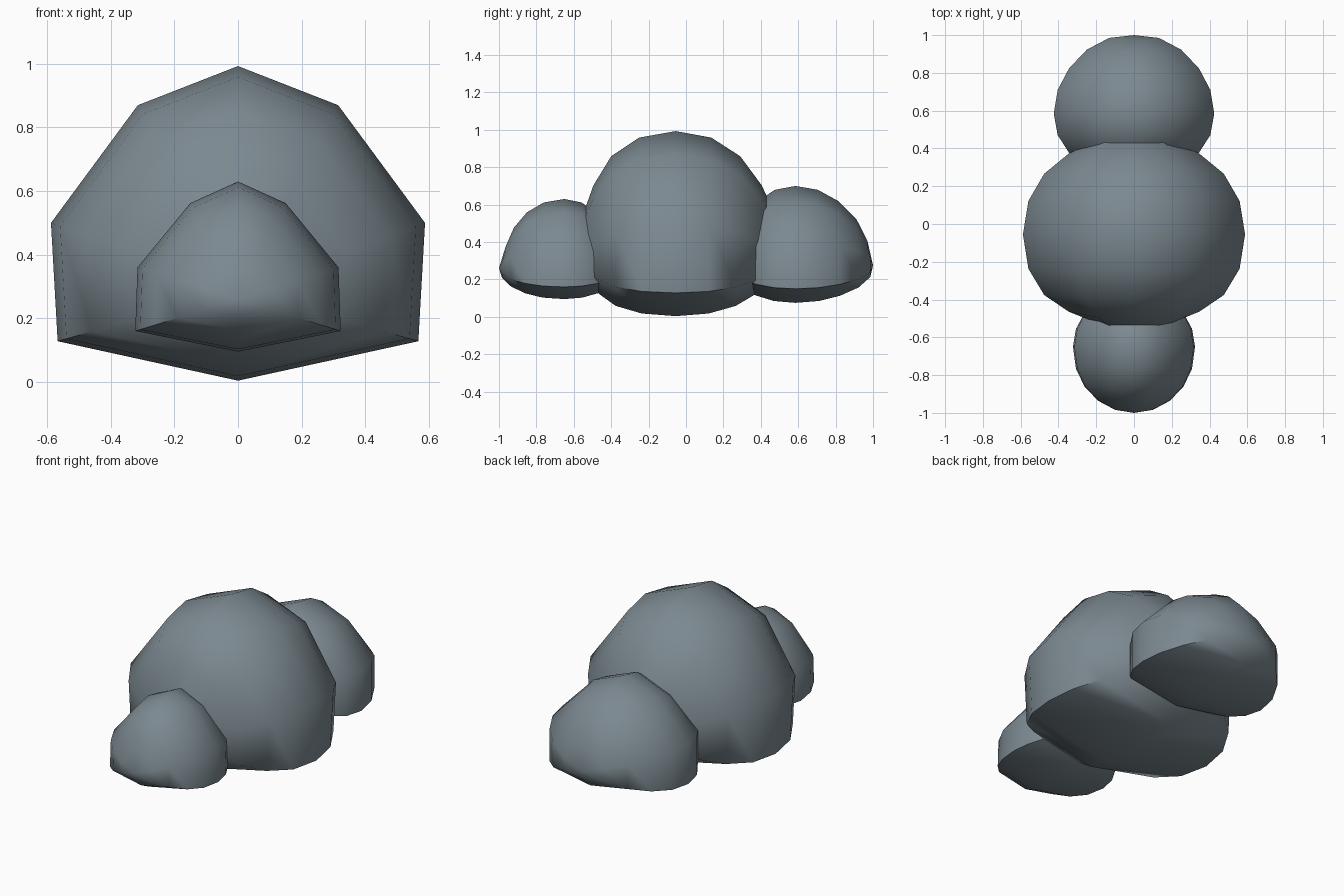
import bpy, bmesh, math

if "Cube" in bpy.data.objects:
    bpy.data.objects.remove(bpy.data.objects["Cube"])

RINGS = [math.radians(a) for a in (72, 54, 36, 18)]

slate = bpy.data.materials.new("slate_grey")
slate.diffuse_color = (0.20, 0.25, 0.28, 1)
slate.use_nodes = True
slate.node_tree.nodes["Principled BSDF"].inputs["Base Color"].default_value = slate.diffuse_color


def lump(name, y0, core, section, front, back, low):
    """Low-poly puff with its poles along y.
    section: half outline (x, z) from top to bottom; core: z of the axis;
    front/back: y offsets of the rings (18, 36, 54, 72 degrees, pole);
    low: stretch of those offsets for the points below the shoulder."""
    outline = section + [(-x, z) for x, z in section[-2:0:-1]]
    stations = [(-front[3 - i], math.cos(a)) for i, a in enumerate(RINGS)]
    stations += [(0, 1)]
    stations += [(back[i], math.cos(a)) for i, a in enumerate(reversed(RINGS))]
    shoulder = section[1][1]
    bm = bmesh.new()
    loops = []
    for dy, s in stations:
        loops.append([bm.verts.new((x * s,
                                    y0 + dy * (1 if z >= shoulder else low),
                                    core + (z - core) * s))
                      for x, z in outline])
    n = len(outline)
    for a, b in zip(loops, loops[1:]):
        for i in range(n):
            j = (i + 1) % n
            bm.faces.new((a[i], a[j], b[j], b[i]))
    # close both poles with fans
    for ring, dy in ((loops[0], -front[4]), (loops[-1], back[4])):
        pole = bm.verts.new((0, y0 + dy, core))
        for i in range(n):
            bm.faces.new((ring[i], ring[(i + 1) % n], pole))
    bmesh.ops.recalc_face_normals(bm, faces=bm.faces)
    mesh = bpy.data.meshes.new(name)
    bm.to_mesh(mesh)
    bm.free()
    mesh.materials.append(slate)
    obj = bpy.data.objects.new(name, mesh)
    bpy.context.collection.objects.link(obj)
    bpy.ops.object.select_all(action='DESELECT')
    obj.select_set(True)
    bpy.context.view_layer.objects.active = obj
    bpy.ops.object.shade_smooth_by_angle(angle=math.radians(60))
    return obj


# Large middle puff
lump("middle_puff", -0.055, 0.29,
     [(0, 0.993), (0.315, 0.87), (0.588, 0.5), (0.567, 0.128), (0, 0.004)],
     (0.195, 0.345, 0.44, 0.51, 0.55), (0.19, 0.345, 0.46, 0.55, 0.59), 0.93)

# Small front puff
lump("front_puff", -0.65, 0.26,
     [(0, 0.63), (0.15, 0.562), (0.316, 0.36), (0.323, 0.16), (0, 0.095)],
     (0.11, 0.20, 0.27, 0.315, 0.35), (0.09, 0.17, 0.24, 0.28, 0.30), 1.06)

# Medium back puff
lump("back_puff", 0.585, 0.275,
     [(0, 0.70), (0.215, 0.615), (0.425, 0.40), (0.425, 0.15), (0, 0.075)],
     (0.11, 0.20, 0.28, 0.33, 0.35), (0.12, 0.23, 0.325, 0.385, 0.415), 1.04)
